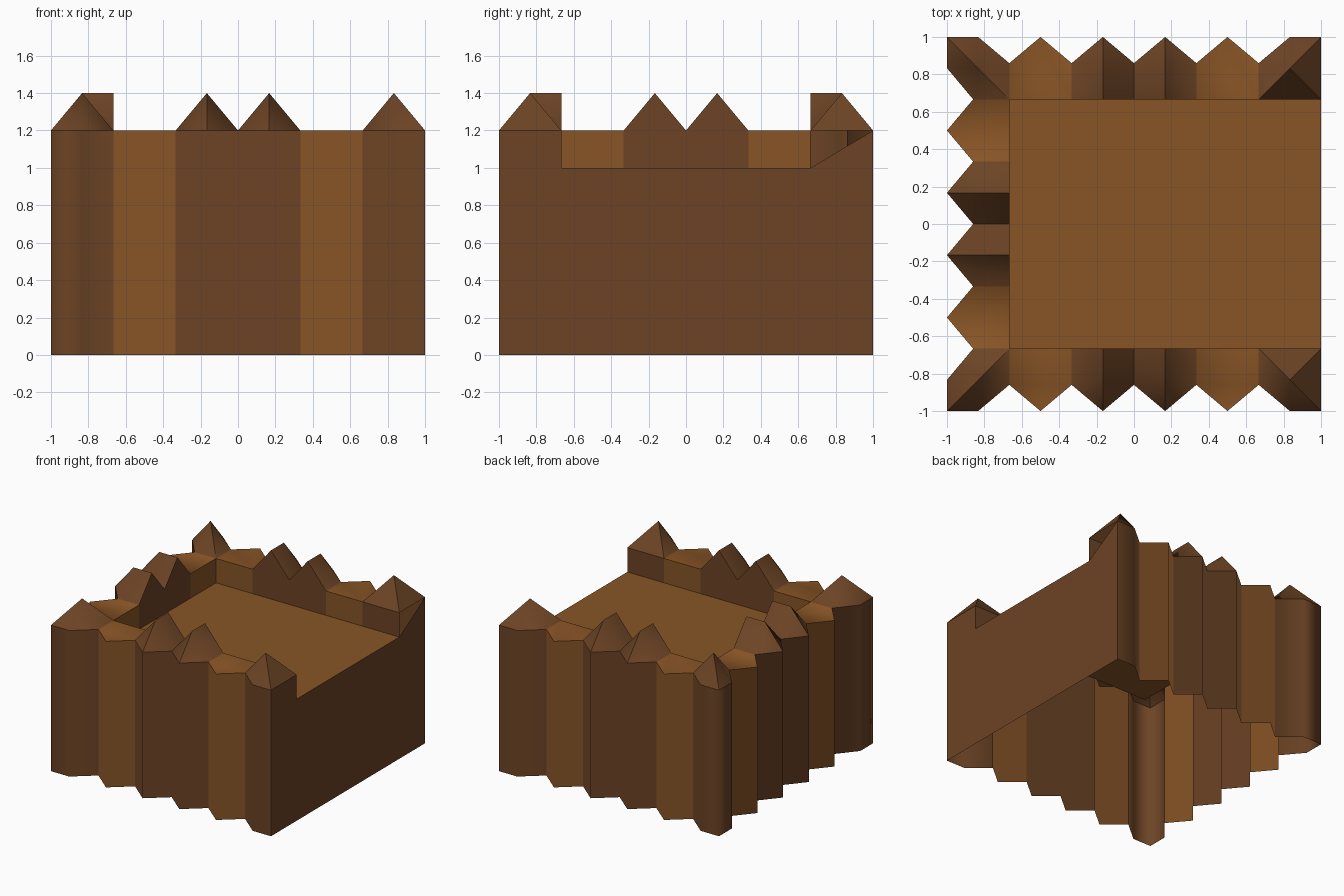
import bpy, bmesh, math
from mathutils import Vector

if "Cube" in bpy.data.objects:
    bpy.data.objects.remove(bpy.data.objects["Cube"])

IN, VAL, MID, OUT = 2/3, 0.86, 5/6, 1.0      # inner rim, valley, apex, outer distances
FLOOR, RIM, PEAK = 1.0, 1.2, 1.4             # heights


def material(name, rgb):
    m = bpy.data.materials.new(name)
    m.diffuse_color = (*rgb, 1)
    m.use_nodes = True
    m.node_tree.nodes["Principled BSDF"].inputs["Base Color"].default_value = m.diffuse_color
    return m


DARK, LIGHT = 0, 1
MATS = [material("dark_brown", (0.150, 0.057, 0.018)),
        material("light_brown", (0.245, 0.089, 0.019))]


class Part:
    """Collects faces, turns each one towards a direction, then makes an object."""

    def __init__(self, name):
        self.name, self.bm = name, bmesh.new()

    def face(self, pts, mat, toward):
        f = self.bm.faces.new([self.bm.verts.new(p) for p in pts])
        f.normal_update()
        if f.normal.dot(Vector(toward)) < 0:
            f.normal_flip()
        f.material_index = mat

    def finish(self, angle=0):
        bm = self.bm
        bmesh.ops.remove_doubles(bm, verts=bm.verts, dist=0.0005)
        bm.normal_update()
        for f in bm.faces:
            f.smooth = angle > 0
        for e in bm.edges:
            e.smooth = e.calc_face_angle(math.pi) <= math.radians(angle)
        me = bpy.data.meshes.new(self.name)
        bm.to_mesh(me)
        bm.free()
        for m in MATS:
            me.materials.append(m)
        bpy.context.collection.objects.link(bpy.data.objects.new(self.name, me))


# Each side maps (u along the side, v outwards, z) to world space
SIDES = {"front": lambda u, v, z: (u, -v, z),
         "back": lambda u, v, z: (u, v, z),
         "left": lambda u, v, z: (-v, u, z)}

walls, tops, rim = Part("log_walls"), Part("log_tops"), Part("inner_rim")
UP = (0, 0, 1)

for side, P in SIDES.items():
    out, inward = P(0, 1, 0), P(0, -1, 0)
    for i in range(6):
        u0, um, u1 = -1 + i/3, -1 + (i + 0.5)/3, -1 + (i + 1)/3
        mat = LIGHT if i in (1, 4) else DARK
        # outer zigzag wall of the log
        v0 = OUT if i == 0 else VAL
        v1 = OUT if i == 5 else VAL
        for (a, va), (b, vb) in (((u0, v0), (um, OUT)), ((um, OUT), (u1, v1))):
            walls.face([P(a, va, 0), P(b, vb, 0), P(b, vb, RIM), P(a, va, RIM)], mat, out)
        # inner wall above the floor
        right_end = i == 5 and side != "left"
        if 0 < i < 5 or right_end:
            pts = [P(u0, IN, FLOOR), P(u1, IN, FLOOR), P(u1, IN, RIM)]
            if i in (2, 3):
                pts.append(P(um, IN, PEAK))
            rim.face(pts + [P(u0, IN, RIM)], mat, inward)
        # flat light tops
        if mat == LIGHT:
            tops.face([P(u0, IN, RIM), P(u1, IN, RIM), P(u1, VAL, RIM),
                       P(um, OUT, RIM), P(u0, VAL, RIM)], mat, UP)
        # ridged dark tops
        elif i in (2, 3):
            for u in (u0, u1):
                tops.face([P(u, IN, RIM), P(u, VAL, RIM), P(um, MID, PEAK),
                           P(um, IN, PEAK)], mat, UP)
                tops.face([P(u, VAL, RIM), P(um, OUT, RIM), P(um, MID, PEAK)], mat, UP)

# corner pyramids
for sy in (-1, 1):
    left = [(-OUT, OUT), (-MID, OUT), (-IN, VAL), (-IN, IN), (-VAL, IN), (-OUT, MID)]
    right = [(OUT, OUT), (MID, OUT), (IN, VAL), (IN, IN), (OUT, IN)]
    for sx, ring in ((-1, left), (1, right)):
        for a, b in zip(ring, ring[1:] + ring[:1]):
            tops.face([(a[0], sy*a[1], RIM), (b[0], sy*b[1], RIM),
                       (sx*MID, sy*MID, PEAK)], DARK, UP)

walls.finish(100)
tops.finish(55)
rim.finish()

# inner floor
floor = Part("floor")
floor.face([(-IN, -IN, FLOOR), (1, -IN, FLOOR), (1, IN, FLOOR), (-IN, IN, FLOOR)], LIGHT, UP)
floor.finish()

# flat right end, with a small open triangle under the back corner top
end = Part("right_end_wall")
end.face([(1, y, z) for y, z in ((-1, 0), (1, 0), (1, RIM), (IN, FLOOR), (-IN, FLOOR),
                                 (-IN, RIM), (-1, RIM))], DARK, (1, 0, 0))
end.finish()
